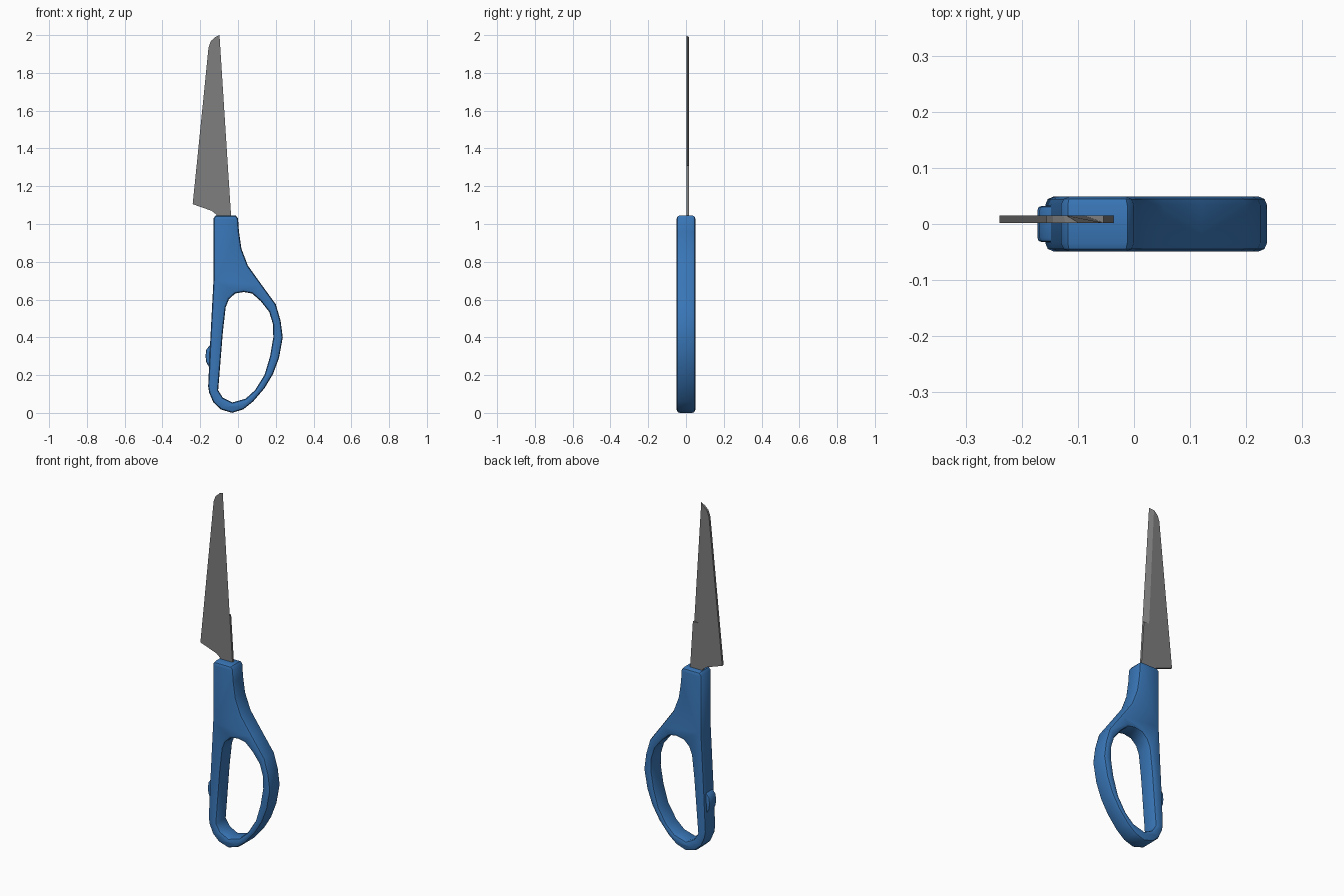
import bpy, bmesh, math

if "Cube" in bpy.data.objects:
    bpy.data.objects.remove(bpy.data.objects["Cube"])


def material(name, rgb):
    m = bpy.data.materials.new(name)
    m.diffuse_color = (*rgb, 1)
    m.use_nodes = True
    m.node_tree.nodes["Principled BSDF"].inputs["Base Color"].default_value = m.diffuse_color
    return m


blue = material("blue plastic", (0.04, 0.18, 0.47))
steel = material("grey steel", (0.21, 0.21, 0.21))


def rounded_plate(name, outlines, half_depth, bevel, mat):
    """Extruded XZ outline (later outlines are holes) with rounded rims."""
    cu = bpy.data.curves.new(name, 'CURVE')
    cu.dimensions = '2D'
    cu.fill_mode = 'BOTH'
    cu.extrude = half_depth - bevel
    cu.bevel_depth = bevel
    cu.bevel_resolution = 1
    cu.offset = -bevel
    for pts in outlines:
        s = cu.splines.new('POLY')
        s.points.add(len(pts) - 1)
        for p, (x, z) in zip(s.points, pts):
            p.co = (x, z, 0, 1)
        s.use_cyclic_u = True
    ob = bpy.data.objects.new(name, cu)
    bpy.context.collection.objects.link(ob)
    ob.rotation_euler = (math.pi / 2, 0, 0)
    bpy.ops.object.select_all(action='DESELECT')
    ob.select_set(True)
    bpy.context.view_layer.objects.active = ob
    bpy.ops.object.convert(target='MESH')
    ob = bpy.context.object
    bpy.ops.object.transform_apply(location=False, rotation=True, scale=False)
    bm = bmesh.new()
    bm.from_mesh(ob.data)
    bmesh.ops.remove_doubles(bm, verts=bm.verts, dist=1e-5)
    bmesh.ops.recalc_face_normals(bm, faces=bm.faces)
    bm.to_mesh(ob.data)
    bm.free()
    ob.data.materials.clear()
    ob.data.materials.append(mat)
    bpy.ops.object.shade_smooth_by_angle(angle=math.radians(40))
    return ob


# handle: grip outline and finger hole
outer = [(-0.13, 1.03), (-0.118, 1.045), (-0.012, 1.045), (0.0, 1.03), (0.005, 0.96),
         (0.018, 0.87), (0.052, 0.78), (0.12, 0.685), (0.2, 0.575), (0.225, 0.49),
         (0.237, 0.4), (0.217, 0.29), (0.185, 0.205), (0.14, 0.13), (0.08, 0.06),
         (0.03, 0.02), (-0.03, 0.0), (-0.09, 0.018), (-0.13, 0.055), (-0.152, 0.105),
         (-0.158, 0.14), (-0.148, 0.36), (-0.13, 0.7)]
hole = [(0.03, 0.64), (0.075, 0.632), (0.12, 0.592), (0.165, 0.535), (0.185, 0.47),
        (0.187, 0.4), (0.17, 0.3), (0.14, 0.2), (0.09, 0.12), (0.04, 0.075),
        (-0.03, 0.055), (-0.08, 0.08), (-0.105, 0.12), (-0.08, 0.43), (-0.065, 0.56),
        (-0.048, 0.602), (-0.015, 0.632)]
rounded_plate("handle", [outer, hole], 0.049, 0.015, blue)

# small stop knob on the inner side of the grip
knob = [(-0.135, 0.365), (-0.152, 0.355), (-0.168, 0.335), (-0.172, 0.3),
        (-0.168, 0.27), (-0.15, 0.235), (-0.135, 0.23)]
rounded_plate("stop_knob", [knob], 0.032, 0.007, blue)

# blade: plain lower part, upper part with a ground cutting edge on the back
Y0, Y1 = 0.002, 0.015
bm = bmesh.new()


def loft(front, back):
    f = [bm.verts.new((x, Y0, z)) for x, z in front]
    b = [bm.verts.new((x, Y1, z)) for x, z in back]
    bm.faces.new(f)
    bm.faces.new(b[::-1])
    for i in range(len(f)):
        j = (i + 1) % len(f)
        bm.faces.new((f[i], f[j], b[j], b[i]))


STEP = 1.31
lower = [(-0.219, STEP), (-0.24, 1.105), (-0.14, 1.07), (-0.115, 1.05), (-0.11, 0.98),
         (-0.035, 0.98), (-0.037, 1.05), (-0.054, STEP)]
loft(lower, lower)
spine = [(-0.144, 1.968), (-0.156, 1.935), (-0.219, STEP)]
loft([(-0.098, 2.0), (-0.122, 1.988)] + spine + [(-0.054, STEP)],
     [(-0.12, 1.989), (-0.126, 1.985)] + spine + [(-0.088, STEP)])
bmesh.ops.recalc_face_normals(bm, faces=bm.faces)
me = bpy.data.meshes.new("blade")
bm.to_mesh(me)
bm.free()
me.materials.append(steel)
bpy.context.collection.objects.link(bpy.data.objects.new("blade", me))
